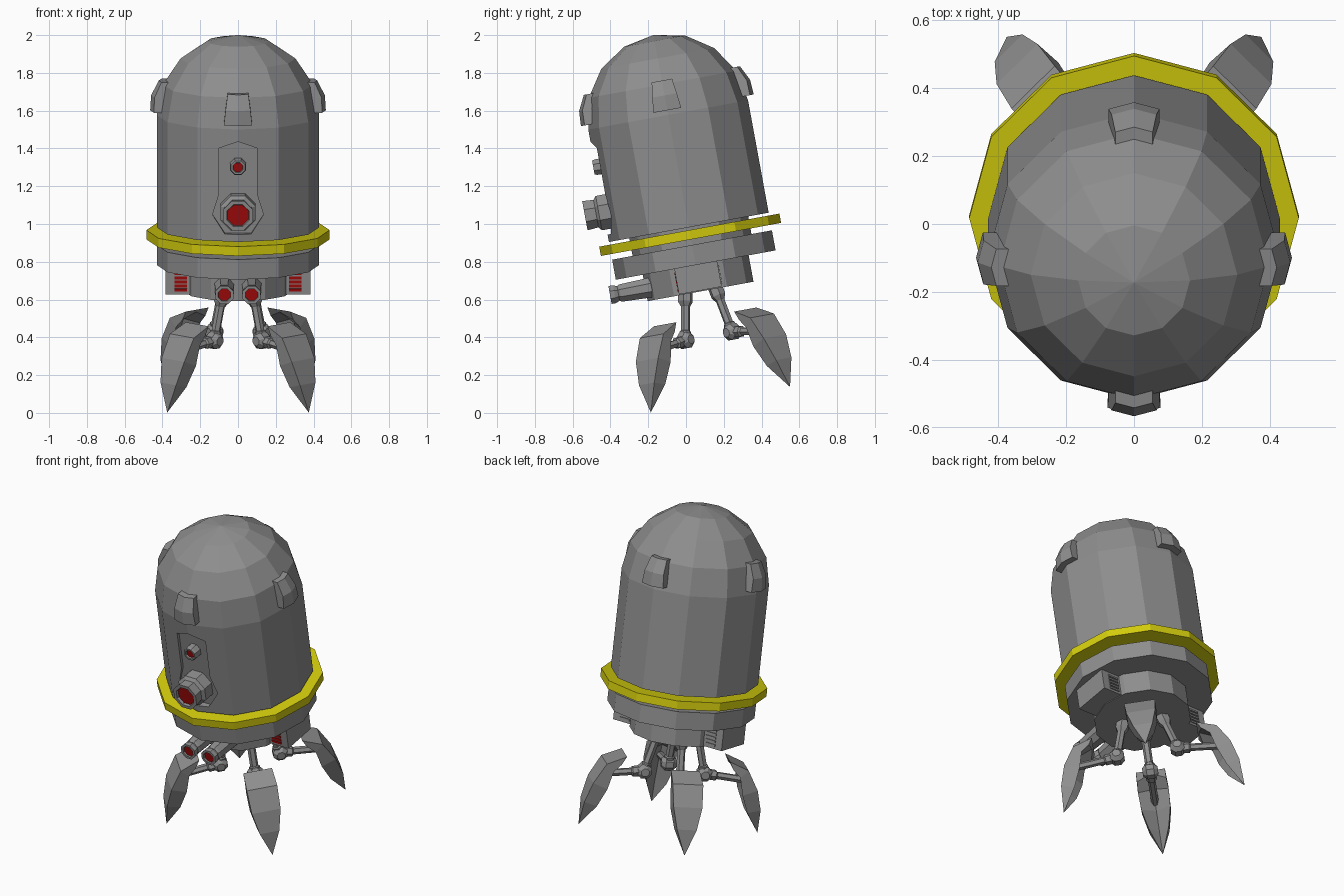
import bpy, bmesh, math
from mathutils import Matrix, Vector

if "Cube" in bpy.data.objects:
    bpy.data.objects.remove(bpy.data.objects["Cube"])


def material(name, rgb):
    m = bpy.data.materials.new(name)
    m.diffuse_color = (*rgb, 1)
    m.use_nodes = True
    m.node_tree.nodes["Principled BSDF"].inputs["Base Color"].default_value = m.diffuse_color
    return m


GREY = material("grey metal", (0.27, 0.27, 0.27))
YELLOW = material("yellow trim", (0.66, 0.61, 0.004))
RED = material("red glass", (0.37, 0.003, 0.003))

# Whole machine leans forward: local z is the hull axis, origin is the ring centre
TILT = Matrix.Translation((0, 0.022, 0.943)) @ Matrix.Rotation(math.radians(10.4), 4, 'X')
FORWARD = Matrix.Rotation(math.radians(90), 4, 'X')   # turns local z to the front


def loft(name, sections, mat=GREY, place=Matrix(), end_mat=None):
    """Skin closed sections of equal point count and cap both ends."""
    bm = bmesh.new()
    rows = [[bm.verts.new(p) for p in s] for s in sections]
    n = len(rows[0])
    for a, b in zip(rows, rows[1:]):
        for i in range(n):
            j = (i + 1) % n
            bm.faces.new((a[i], a[j], b[j], b[i]))
    bm.faces.new(rows[0][::-1])
    cap = bm.faces.new(rows[-1])
    if end_mat:
        cap.material_index = 1
    bmesh.ops.remove_doubles(bm, verts=bm.verts, dist=1e-5)
    bmesh.ops.recalc_face_normals(bm, faces=bm.faces)
    me = bpy.data.meshes.new(name)
    bm.to_mesh(me)
    bm.free()
    me.materials.append(mat)
    if end_mat:
        me.materials.append(end_mat)
    ob = bpy.data.objects.new(name, me)
    bpy.context.collection.objects.link(ob)
    ob.matrix_world = TILT @ place
    return ob


def lathe(name, profile, sides=12, mat=GREY, place=Matrix(), end_mat=None, turn=0.0):
    """Spin (radius, height) pairs about z."""
    angles = [math.tau * (i + turn) / sides for i in range(sides)]
    return loft(name, [[(r * math.cos(a), r * math.sin(a), h) for a in angles]
                       for r, h in profile], mat, place, end_mat)


def rod(name, start, end, profile, sides=6):
    """Lathe running from start to end; heights are fractions of the length."""
    start, end = Vector(start), Vector(end)
    d = end - start
    place = Matrix.Translation(start) @ d.to_track_quat('Z', 'Y').to_matrix().to_4x4()
    return place, [(r, f * d.length) for r, f in profile]


def box(name, lo, hi, mat=GREY):
    (x0, y0, z0), (x1, y1, z1) = lo, hi
    return loft(name, [[(x0, y0, z), (x1, y0, z), (x1, y1, z), (x0, y1, z)]
                       for z in (z0, z1)], mat)


# Domed hull
R, SPRING = 0.43, 0.645
dome = [(R * math.cos(math.radians(a)), SPRING + R * math.sin(math.radians(a)))
        for a in (0, 22.5, 45, 67.5, 90)]
hull = lathe("hull", [(R, 0.04)] + dome)

# Recessed front panel cut into the hull
half = [(0.07, 0.08), (0.135, 0.18), (0.1, 0.294), (0.1, 0.54)]
outline = half + [(0, 0.58)] + [(-x, h) for x, h in reversed(half)]
cutter = loft("panel_cutter", [[(x, y, h) for x, h in outline] for y in (-0.385, -0.6)])
cutter.hide_render = True
cut = hull.modifiers.new("panel", 'BOOLEAN')
cut.operation, cut.object, cut.solver = 'DIFFERENCE', cutter, 'EXACT'
bpy.context.view_layer.objects.active = hull
bpy.ops.object.modifier_apply(modifier="panel")
bpy.data.objects.remove(cutter)

# Stacked lower body
lathe("neck", [(0.32, -0.1), (0.32, 0.06)])
lathe("trim_ring", [(0.485, -0.025), (0.485, 0.025)], mat=YELLOW)
lathe("lower_disc", [(R, -0.163), (R, -0.055)])
lathe("base", [(0.285, -0.305), (0.285, -0.15)])


# Eyes on the front panel
def eye(name, x, y, h, profile, sides=8):
    place = Matrix.Translation((x, y, h)) @ FORWARD
    lathe(name, profile, sides, GREY, place, RED, 0.5)


eye("large_eye", 0, -0.38, 0.2, [(0.1, 0), (0.1, 0.075), (0.08, 0.09), (0.085, 0.15),
                                 (0.064, 0.15), (0.06, 0.135)])
eye("small_eye", 0, -0.38, 0.442, [(0.045, 0), (0.045, 0.045), (0.04, 0.06),
                                   (0.029, 0.06), (0.026, 0.05)])

for s, side in ((-1, "left"), (1, "right")):
    # Forward tubes under the hull
    eye(side + "_tube", s * 0.072, -0.24, -0.237,
        [(0.058, 0), (0.05, 0.18), (0.042, 0.19), (0.052, 0.21),
         (0.052, 0.235), (0.036, 0.235), (0.034, 0.225)])
    # Side vent boxes with slats front and back
    x0, x1 = sorted((s * 0.2, s * 0.383))
    box(side + "_vent_box", (x0, -0.115, -0.3), (x1, 0.115, -0.16))
    x0, x1 = sorted((s * 0.27, s * 0.337))
    for i in range(5):
        h = -0.284 + 0.022 * i
        box(side + "_front_slat", (x0, -0.119, h), (x1, -0.11, h + 0.015), RED)
        box(side + "_back_slat", (x0, 0.11, h), (x1, 0.121, h + 0.012))

# Four pads wrapped over the hull edges where the dome begins
for k, side in enumerate(("front", "right", "back", "left")):
    sections = []
    for h, r, w in ((0.67, 0.465, 0.075), (0.75, 0.46, 0.066), (0.83, 0.42, 0.055)):
        d = w * math.tan(math.radians(15))
        sections.append([(-w, d - r, h), (0, -r, h), (w, d - r, h),
                         (w, d - r + 0.05, h), (0, 0.05 - r, h), (-w, d - r + 0.05, h)])
    loft(side + "_pad", sections, GREY, Matrix.Rotation(math.radians(90 * k), 4, 'Z'))

# Four jointed legs with curved claws, local x points outward
# (outer radius, outer height, inner radius, inner height, half width)
CLAW = [(0.305, -0.442, 0.33, -0.49, 0.085), (0.42, -0.49, 0.375, -0.535, 0.09),
        (0.487, -0.61, 0.4, -0.643, 0.085), (0.522, -0.735, 0.445, -0.756, 0.058),
        (0.53, -0.888, 0.53, -0.888, 0.0)]
for k in range(4):
    spin = Matrix.Rotation(math.radians(45 + 90 * k), 4, 'Z')
    sections = []
    for ro, ho, ri, hi, w in CLAW:
        gr, gh = ro + (ri - ro) * 0.3, ho + (hi - ho) * 0.3
        sections.append([(ro, -w, ho), (ro, w, ho), (ri, w, hi), (gr, 0, gh), (ri, -w, hi)])
    loft("claw", sections, GREY, spin)

    hip, elbow, wrist = (0.113, 0, -0.295), (0.178, 0, -0.545), (0.45, 0, -0.575)
    place, prof = rod("leg", hip, elbow, [(0.04, 0), (0.04, 0.2), (0.028, 0.28), (0.024, 0.3),
                                          (0.024, 0.8), (0.032, 0.82), (0.032, 1)])
    lathe("upper_leg", prof, 6, GREY, spin @ place)
    place, prof = rod("arm", elbow, wrist, [(0.032, 0), (0.032, 0.25), (0.022, 0.28), (0.022, 1)])
    lathe("claw_arm", prof, 6, GREY, spin @ place)
    knuckle = [(0.025, -0.045), (0.046, -0.022), (0.046, 0.022), (0.025, 0.045)]
    lathe("elbow_joint", knuckle, 8, GREY, spin @ Matrix.Translation(elbow) @ FORWARD, None, 0.5)
